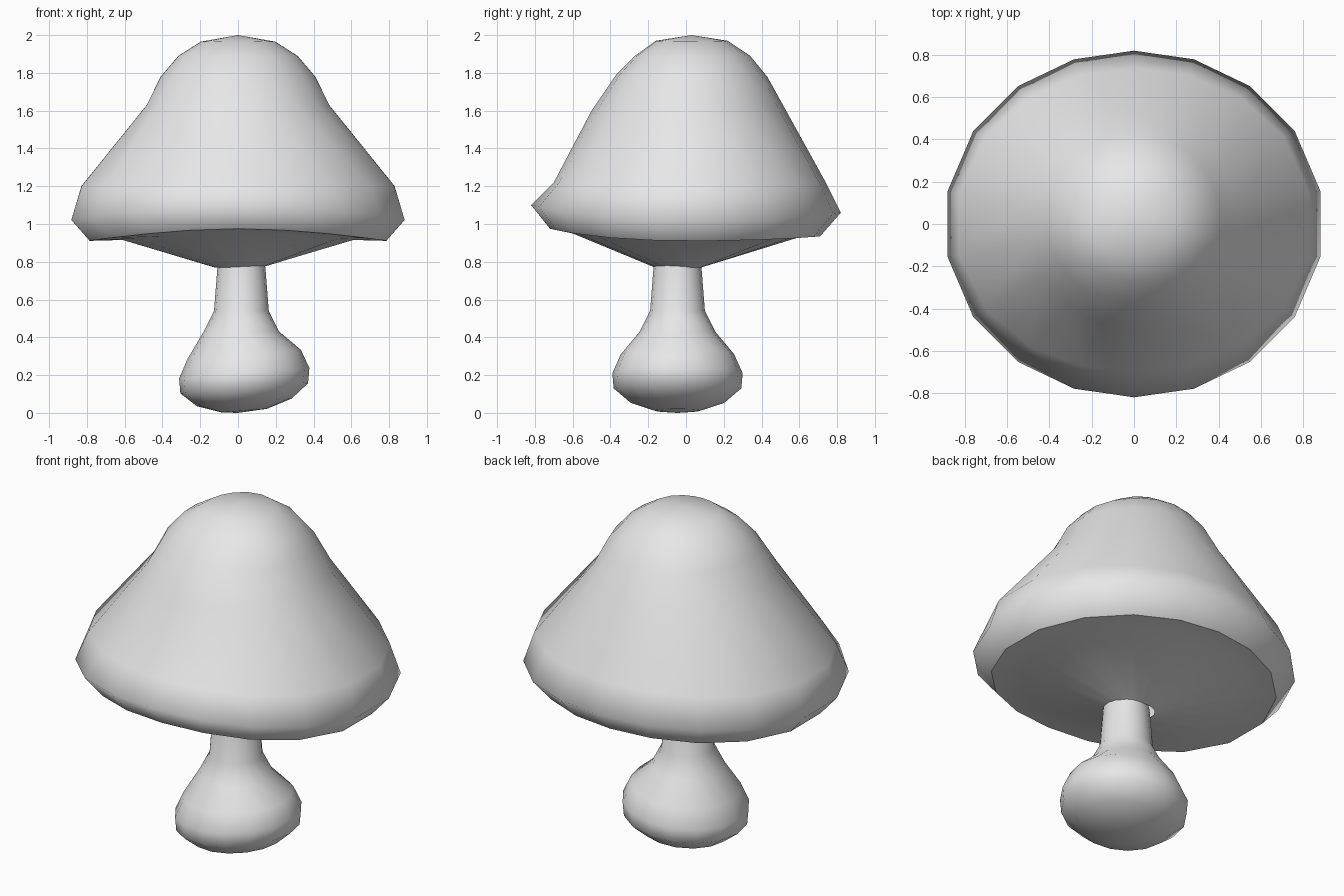
import bpy
import bmesh
from math import sin, cos, tau

cube = bpy.data.objects.get("Cube")
if cube:
    bpy.data.objects.remove(cube, do_unlink=True)

grey = bpy.data.materials.new("light_grey")
grey.use_nodes = True
colour = (0.8, 0.8, 0.8, 1)
grey.diffuse_color = colour
grey.node_tree.nodes["Principled BSDF"].inputs["Base Color"].default_value = colour


def loft(name, rings, start=None, end=None):
    """Skin rings of points from top to bottom, with optional end points."""
    bm = bmesh.new()
    loops = [[bm.verts.new(p) for p in ring] for ring in rings]
    n = len(loops[0])
    for a, b in zip(loops, loops[1:]):
        for i in range(n):
            j = (i + 1) % n
            bm.faces.new((a[i], b[i], b[j], a[j]))
    if start:
        tip = bm.verts.new(start)
        for i in range(n):
            bm.faces.new((tip, loops[0][i], loops[0][(i + 1) % n]))
    if end:
        tip = bm.verts.new(end)
        for i in range(n):
            bm.faces.new((tip, loops[-1][(i + 1) % n], loops[-1][i]))
    for f in bm.faces:
        f.smooth = True
    mesh = bpy.data.meshes.new(name)
    bm.to_mesh(mesh)
    bm.free()
    mesh.materials.append(grey)
    obj = bpy.data.objects.new(name, mesh)
    bpy.context.collection.objects.link(obj)
    return obj


def cap_ring(side, front, back, n=18):
    """Ring that blends the side, front and back profile points (r, z)."""
    ring = []
    for i in range(n):
        a = tau * (i / n + 0.25)
        w = sin(a) ** 2
        r, z = (s * (1 - w) + e * w for s, e in zip(side, back if sin(a) > 0 else front))
        ring.append((r * cos(a), r * sin(a), z))
    return ring


# Cap: wavy bell, hollowed at the sides and raised at the front rim
side = [(.2, 1.965), (.32, 1.89), (.415, 1.78), (.49, 1.63), (.845, 1.2), (.898, 1.02), (.8, .91)]
front = [(.16, 1.97), (.27, 1.89), (.37, 1.79), (.5, 1.6), (.7, 1.22), (.82, 1.1), (.72, .975)]
back = [(.22, 1.97), (.34, 1.89), (.43, 1.78), (.53, 1.6), (.74, 1.22), (.82, 1.06), (.71, .935)]
rings = [cap_ring(*points) for points in zip(side, front, back)]
loft("cap", rings, start=(0, 0.03, 2))

# Underside: shallow funnel from the rim to the stem
lip = cap_ring((.62, .915), (.6, .95), (.6, .93))
throat = cap_ring((.125, .77), (.165, .77), (.08, .77))
loft("cap_underside", [rings[-1], lip, throat])

# Stem: slim neck above a bulb that leans a little
profile = [(.11, .85), (.127, .77), (.145, .54), (.2, .43), (.3, .31), (.345, .21),
           (.338, .13), (.25, .055), (.12, .012)]
stem = []
for r, z in profile:
    lean = 0.08 if z < 0.4 else 0
    cx = 0.033 if z < 0.4 else 0.018
    stem.append([(cx + r * cos(tau * i / 16), -0.045 + r * sin(tau * i / 16),
                  max(0, z + lean * r * cos(tau * i / 16))) for i in range(16)])
loft("stem", stem, end=(0, -0.045, 0))
